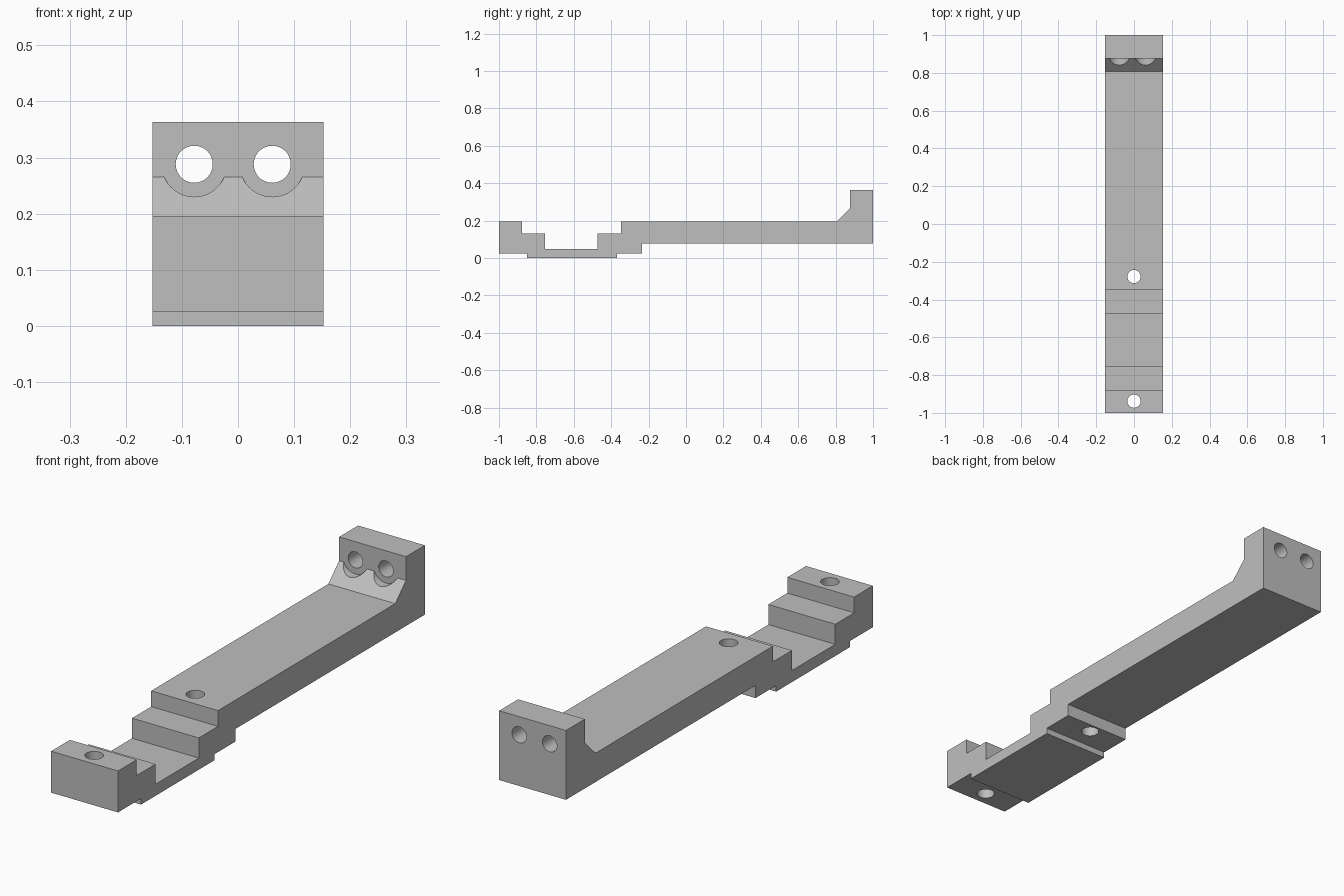
import bpy
import bmesh
import math

cube = bpy.data.objects.get("Cube")
if cube:
    bpy.data.objects.remove(cube, do_unlink=True)

HALF_WIDTH = 0.1525

grey = bpy.data.materials.new("plain grey")
grey.use_nodes = True
grey.diffuse_color = (0.52, 0.52, 0.52, 1)
grey.node_tree.nodes["Principled BSDF"].inputs["Base Color"].default_value = (0.52, 0.52, 0.52, 1)

# Side outline of the bracket as (y, z), extruded across its width
outline = [
    (-1, 0.025), (-0.85, 0.025), (-0.85, 0), (-0.37, 0), (-0.37, 0.025),
    (-0.235, 0.025), (-0.235, 0.077), (1, 0.077), (1, 0.363),
    (0.877, 0.363), (0.877, 0.265), (0.807, 0.196), (-0.348, 0.196),
    (-0.348, 0.131), (-0.473, 0.131), (-0.473, 0.048), (-0.755, 0.048),
    (-0.755, 0.131), (-0.878, 0.131), (-0.878, 0.196), (-1, 0.196),
]
bm = bmesh.new()
side = bm.faces.new([bm.verts.new((-HALF_WIDTH, y, z)) for y, z in outline])
extruded = bmesh.ops.extrude_face_region(bm, geom=[side])
moved = [v for v in extruded["geom"] if isinstance(v, bmesh.types.BMVert)]
bmesh.ops.translate(bm, vec=(2 * HALF_WIDTH, 0, 0), verts=moved)
bmesh.ops.recalc_face_normals(bm, faces=bm.faces)
mesh = bpy.data.meshes.new("mounting_arm")
bm.to_mesh(mesh)
bm.free()
mesh.materials.append(grey)
arm = bpy.data.objects.new("mounting_arm", mesh)
bpy.context.collection.objects.link(arm)


def drill(name, location, radius, depth, along_y=False):
    """Cut a round hole centred on location through the arm."""
    bpy.ops.mesh.primitive_cylinder_add(
        vertices=48, radius=radius, depth=depth, location=location,
        rotation=(math.pi / 2 if along_y else 0, 0, 0))
    cutter = bpy.context.object
    cutter.name = name
    cutter.hide_render = True
    cutter.data.materials.append(grey)
    cut = arm.modifiers.new(name, "BOOLEAN")
    cut.operation = "DIFFERENCE"
    cut.solver = "EXACT"
    cut.object = cutter
    bpy.ops.object.select_all(action="DESELECT")
    arm.select_set(True)
    bpy.context.view_layer.objects.active = arm
    bpy.ops.object.modifier_apply(modifier=cut.name)
    bpy.data.objects.remove(cutter, do_unlink=True)


# Vertical screw holes in the front foot and the deck
for y in (-0.938, -0.278):
    drill("screw_hole", (0, y, 0.1), 0.035, 0.6)

# Horizontal holes through the rear block, with clearance in the fillet slope
for x in (-0.078, 0.061):
    drill("rod_clearance", (x, 0.777, 0.288), 0.058, 0.2, along_y=True)
    drill("rod_hole", (x, 0.95, 0.288), 0.033, 0.4, along_y=True)

bpy.ops.object.shade_smooth_by_angle(angle=math.radians(30))
